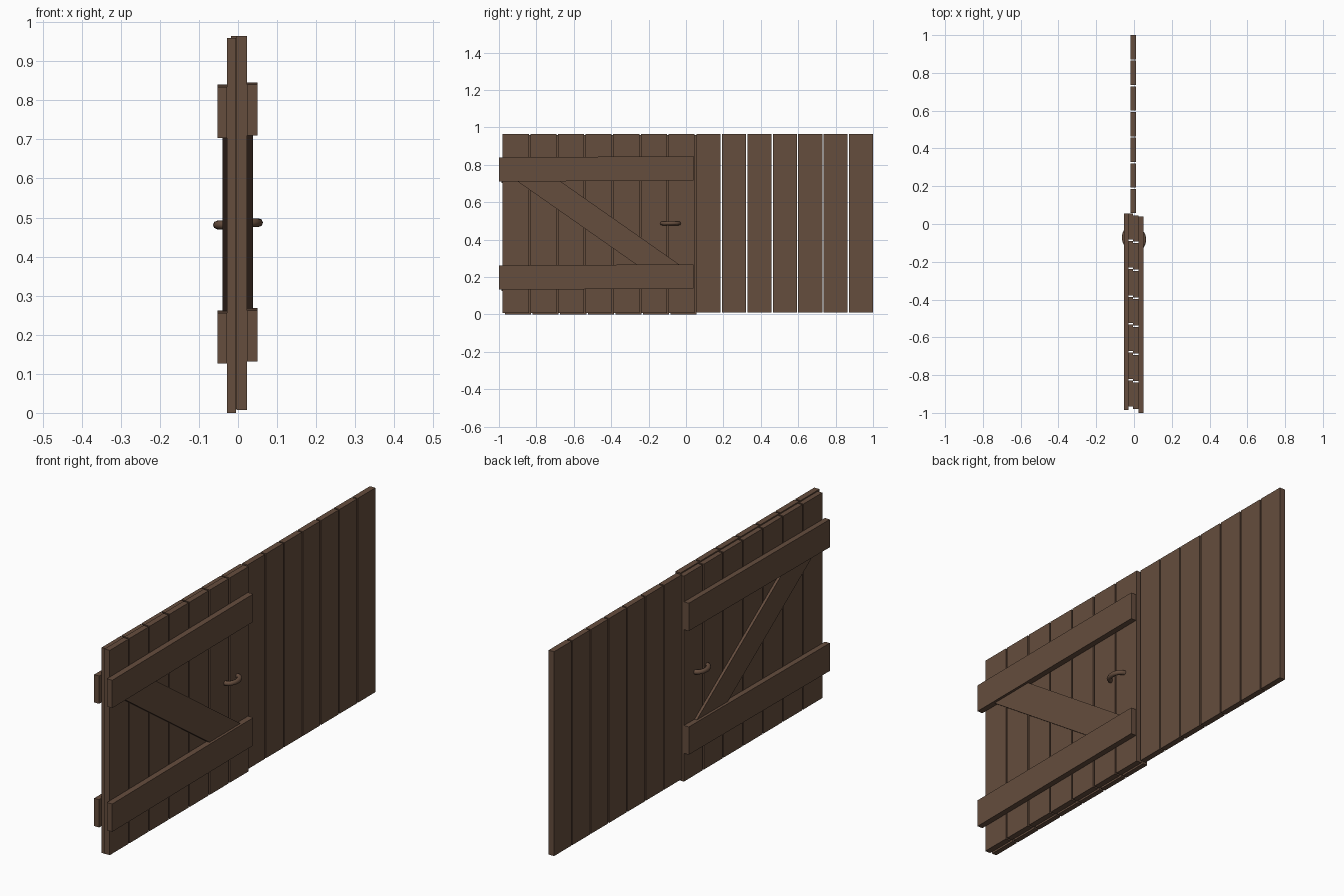
import bpy, bmesh, math

if "Cube" in bpy.data.objects:
    bpy.data.objects.remove(bpy.data.objects["Cube"])

wood = bpy.data.materials.new("brown wood")
wood.diffuse_color = (0.13, 0.074, 0.047, 1)
wood.use_nodes = True
wood.node_tree.nodes["Principled BSDF"].inputs["Base Color"].default_value = wood.diffuse_color


def prism(name, yz, x0, x1):
    """Extrude a y/z outline between two x positions."""
    bm = bmesh.new()
    face = bm.faces.new([bm.verts.new((x0, y, z)) for y, z in yz])
    ext = bmesh.ops.extrude_face_region(bm, geom=[face])
    verts = [g for g in ext["geom"] if isinstance(g, bmesh.types.BMVert)]
    bmesh.ops.translate(bm, verts=verts, vec=(x1 - x0, 0, 0))
    bmesh.ops.recalc_face_normals(bm, faces=bm.faces)
    me = bpy.data.meshes.new(name)
    bm.to_mesh(me)
    bm.free()
    me.materials.append(wood)
    ob = bpy.data.objects.new(name, me)
    bpy.context.collection.objects.link(ob)
    return ob


def planks(name, x0, x1, y0, y1, z0, z1, gap, n=7):
    """Row of upright boards with narrow gaps."""
    w = (y1 - y0 + gap) / n
    for i in range(n):
        a = y0 + i * w
        b = a + w - gap
        prism(f"{name}_{i + 1}", [(a, z0), (b, z0), (b, z1), (a, z1)], x0, x1)


# Boards: fixed panel and the two stacked door layers
planks("panel_plank", -0.018, 0.010, 0.057, 1.0, 0.010, 0.965, 0.007)
planks("door_plank_right", -0.004, 0.023, -0.98, 0.046, 0.008, 0.965, 0.008)
planks("door_plank_left", -0.028, -0.0045, -0.967, 0.056, 0.0, 0.960, 0.008)

# Each door side: cross battens, diagonal brace and pull handle
sides = [("right", 1, 0.023, 0.050, 0.038, -1.0, 0.0),
         ("left", -1, 0.028, 0.053, 0.040, -0.986, -0.006)]
for side, s, xi, xo, xb, y0, dz in sides:
    y1 = y0 + 1.041
    for label, z in (("upper", 0.710), ("lower", 0.132)):
        z += dz
        prism(f"{label}_batten_{side}",
              [(y0, z), (y1, z + 0.006), (y1, z + 0.136), (y0, z + 0.130)],
              s * xi, s * xo)
    dy = y0 + 1.0
    prism(f"diagonal_brace_{side}",
          [(-0.92 + dy, 0.725 + dz), (-0.242 + dy, 0.25 + dz),
           (-0.012 + dy, 0.25 + dz), (-0.69 + dy, 0.725 + dz)],
          s * xi, s * xb)

    # Curved handle swept along an arc
    cu = bpy.data.curves.new(f"handle_{side}", "CURVE")
    cu.dimensions = "3D"
    cu.bevel_depth = 0.011
    cu.bevel_resolution = 2
    cu.use_fill_caps = True
    sp = cu.splines.new("POLY")
    n = 12
    sp.points.add(n)
    for i in range(n + 1):
        t = math.pi * i / n
        sp.points[i].co = (s * (0.018 + 0.035 * math.sin(t) ** 0.8),
                           -0.083 + dy * 0.8 - 0.045 * math.cos(t),
                           0.487 + dz, 1)
    cu.materials.append(wood)
    ob = bpy.data.objects.new(f"handle_{side}", cu)
    bpy.context.collection.objects.link(ob)
